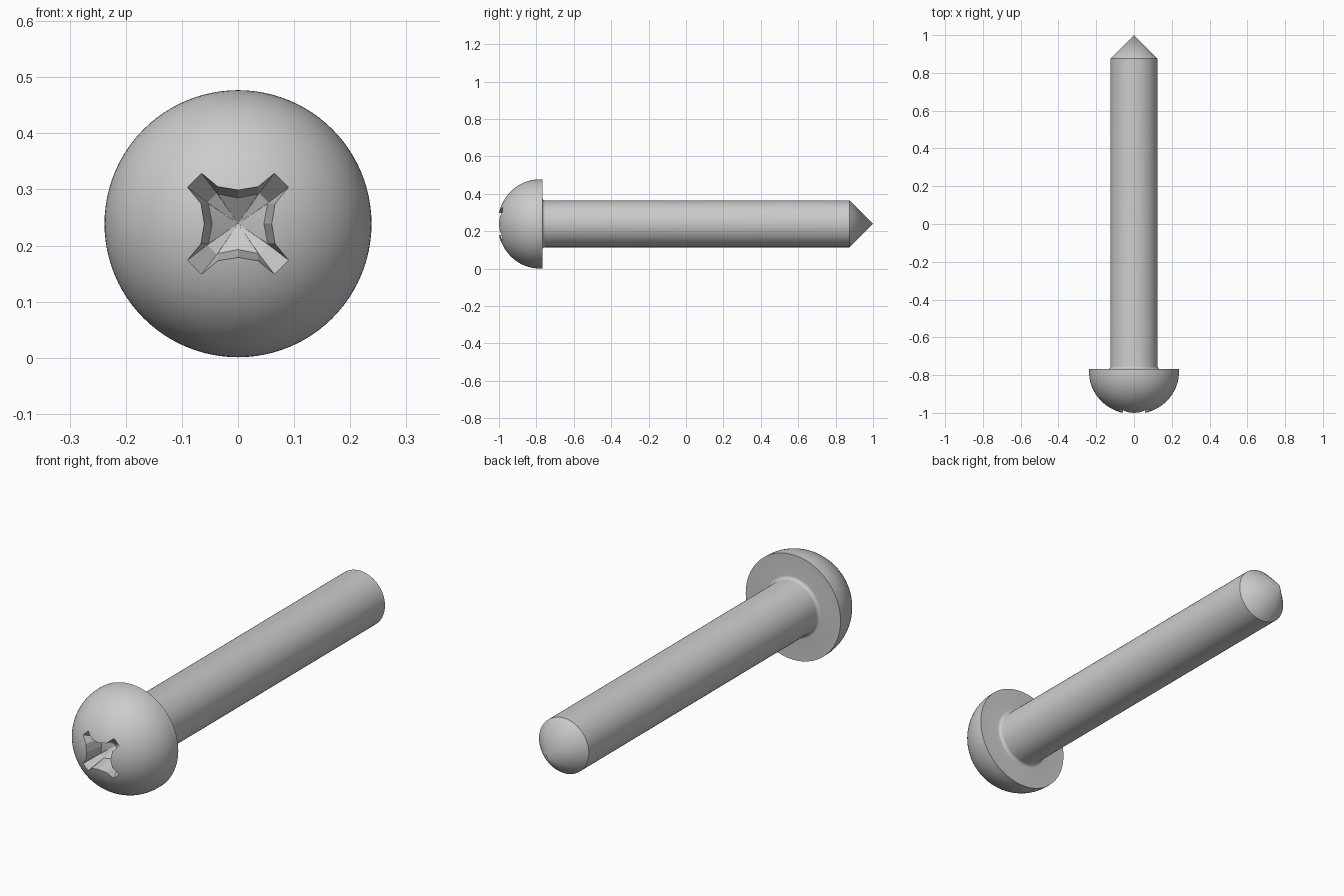
import bpy, bmesh
from math import sin, cos, pi, sqrt, radians
from mathutils import Vector

if "Cube" in bpy.data.objects:
    bpy.data.objects.remove(bpy.data.objects["Cube"])

AXIS_Z = 0.239
HEAD_R, HEAD_BACK = 0.238, -0.768
DOME_Y, DOME_DEPTH = -0.785, 0.222
SHAFT_R, FILLET = 0.125, 0.015
SEGMENTS = 96


def mesh_object(name, bm):
    bmesh.ops.recalc_face_normals(bm, faces=bm.faces)
    mesh = bpy.data.meshes.new(name)
    bm.to_mesh(mesh)
    bm.free()
    obj = bpy.data.objects.new(name, mesh)
    bpy.context.collection.objects.link(obj)
    return obj


def bridge(bm, a, b):
    n = max(len(a), len(b))
    for i in range(n):
        j = (i + 1) % n
        if len(a) == 1:
            bm.faces.new((a[0], b[i], b[j]))
        elif len(b) == 1:
            bm.faces.new((a[i], a[j], b[0]))
        else:
            bm.faces.new((a[i], a[j], b[j], b[i]))


def loft(name, rings):
    bm = bmesh.new()
    rings = [[bm.verts.new(p) for p in ring] for ring in rings]
    for a, b in zip(rings, rings[1:]):
        bridge(bm, a, b)
    return mesh_object(name, bm)


def circle(r, y):
    if r == 0:
        return [(0, y, AXIS_Z)]
    return [(r * cos(2 * pi * i / SEGMENTS), y, AXIS_Z + r * sin(2 * pi * i / SEGMENTS))
            for i in range(SEGMENTS)]


# Screw profile: domed head, fillet under the head, shaft, conical tip
profile = [(0, DOME_Y - DOME_DEPTH)]
profile += [(HEAD_R * sin(pi / 2 * i / 24), DOME_Y - DOME_DEPTH * cos(pi / 2 * i / 24))
            for i in range(1, 25)]
profile.append((HEAD_R, HEAD_BACK))
profile += [(SHAFT_R + FILLET * (1 - sin(pi / 2 * i / 6)),
             HEAD_BACK + FILLET * (1 - cos(pi / 2 * i / 6))) for i in range(7)]
profile += [(SHAFT_R, 0.875), (0, 1.0)]
screw = loft("screw", [circle(r, y) for r, y in profile])


# Cross recess cutter: one quarter outline repeated around the axis
def quarter_turns(points):
    ring = []
    for k in range(4):
        for x, z in points:
            for _ in range(k):
                x, z = -z, x
            ring.append((x, z))
    return ring


mouth = quarter_turns([(0.060, 0), (0.066, 0.036), (0.090, 0.065),
                       (0.065, 0.090), (0.036, 0.066)])
floor = quarter_turns([(0.046, 0), (0.053, 0.036), (0.055, 0.038),
                       (0.038, 0.055), (0.036, 0.053)])
low, high = [], []
for (mx, mz), (fx, fz) in zip(mouth, floor):
    y = DOME_Y - DOME_DEPTH * sqrt(1 - (mx * mx + mz * mz) / HEAD_R ** 2)
    f, m = Vector((fx, -0.91, AXIS_Z + fz)), Vector((mx, y, AXIS_Z + mz))
    low.append(f)
    high.append(f + (m - f) * 1.4)
cutter = loft("recess_cutter", [[(0, -1.1, AXIS_Z)], high, low, [(0, -0.875, AXIS_Z)]])
cutter.hide_render = True

# Cut the recess and shade
mod = screw.modifiers.new("recess", 'BOOLEAN')
mod.operation = 'DIFFERENCE'
mod.solver = 'EXACT'
mod.object = cutter
bpy.context.view_layer.objects.active = screw
screw.select_set(True)
bpy.ops.object.modifier_apply(modifier=mod.name)
bpy.data.objects.remove(cutter)
bpy.ops.object.shade_smooth_by_angle(angle=radians(20))
